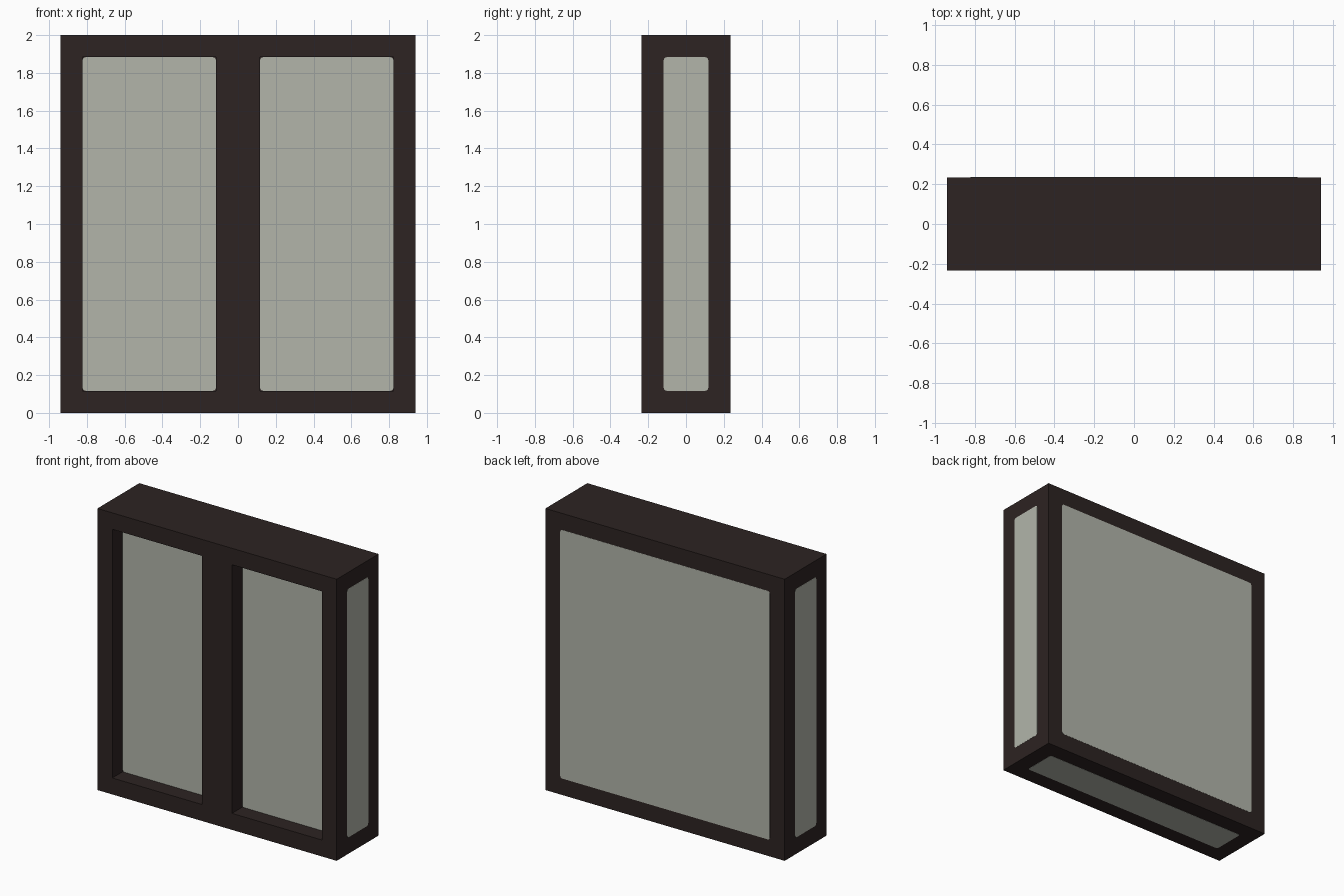
import bpy, bmesh
from math import pi
from mathutils import Euler, Matrix, Vector

if "Cube" in bpy.data.objects:
    bpy.data.objects.remove(bpy.data.objects["Cube"])

HALF_X, HALF_Y, HEIGHT = 0.94, 0.235, 2.0
BORDER = 0.117      # width of the frame bars and depth of the front recesses
PROUD = 0.001       # how far each pane stands off its face


def material(name, color):
    mat = bpy.data.materials.new(name)
    mat.use_nodes = True
    mat.diffuse_color = color
    mat.node_tree.nodes["Principled BSDF"].inputs["Base Color"].default_value = color
    return mat


def add_object(name, bm, mat):
    mesh = bpy.data.meshes.new(name)
    bm.to_mesh(mesh)
    bm.free()
    mesh.materials.append(mat)
    obj = bpy.data.objects.new(name, mesh)
    bpy.context.collection.objects.link(obj)
    return obj


dark = material("dark brown frame", (0.026, 0.017, 0.016, 1))
pale = material("pale grey pane", (0.445, 0.462, 0.402, 1))


# Frame: solid block with two recesses sunk into the front
def front_faces(bm):
    return [f for f in bm.faces if f.normal.y < -0.9]


bm = bmesh.new()
bmesh.ops.create_cube(bm, size=1, matrix=Matrix.Translation((0, 0, HEIGHT / 2))
                      @ Matrix.Diagonal((2 * HALF_X, 2 * HALF_Y, HEIGHT, 1)))
bm.normal_update()
cuts = [((x, 0, 0), (1, 0, 0)) for x in (BORDER - HALF_X, -BORDER, BORDER, HALF_X - BORDER)]
cuts += [((0, 0, z), (0, 0, 1)) for z in (BORDER, HEIGHT - BORDER)]
for point, normal in cuts:
    faces = front_faces(bm)
    edges = {e for f in faces for e in f.edges}
    verts = {v for f in faces for v in f.verts}
    bmesh.ops.bisect_plane(bm, geom=list(verts) + list(edges) + faces,
                           plane_co=point, plane_no=normal)
    bm.normal_update()
openings = []
for f in front_faces(bm):
    c = f.calc_center_median()
    if BORDER < abs(c.x) < HALF_X - BORDER and BORDER < c.z < HEIGHT - BORDER:
        openings.append(f)
for f in openings:
    sunk = bmesh.ops.extrude_discrete_faces(bm, faces=[f])["faces"]
    bmesh.ops.translate(bm, verts=sunk[0].verts[:], vec=(0, BORDER, 0))
bmesh.ops.recalc_face_normals(bm, faces=bm.faces[:])
add_object("frame", bm, dark)


# Panes: thin plates with slightly rounded corners
def pane(name, center, width, height, rotation):
    thick = 0.006
    bm = bmesh.new()
    bmesh.ops.create_cube(bm, size=1, matrix=Matrix.Diagonal((width, height, thick, 1)))
    corners = [e for e in bm.edges
               if abs(e.verts[0].co.z - e.verts[1].co.z) > thick / 2]
    bmesh.ops.bevel(bm, geom=corners, offset=0.016, segments=3, profile=0.5,
                    affect='EDGES')
    turn = Euler(rotation).to_matrix().to_4x4()
    outward = turn @ Vector((0, 0, 1))
    place = Vector(center) + outward * (PROUD - thick / 2)
    bm.transform(Matrix.Translation(place) @ turn)
    add_object(name, bm, pale)


mid = HEIGHT / 2
tall = HEIGHT - 2 * BORDER
wide = 2 * (HALF_X - BORDER)
deep = 2 * (HALF_Y - BORDER)
for side, s in (("left", 1), ("right", -1)):
    pane(side + "_front_pane", (s * HALF_X / 2, BORDER - HALF_Y, mid),
         HALF_X - 2 * BORDER, tall, (pi / 2, 0, 0))
    pane(side + "_side_pane", (s * HALF_X, 0, mid), deep, tall, (pi / 2, 0, s * pi / 2))
pane("back_pane", (0, HALF_Y, mid), wide, tall, (pi / 2, 0, pi))
pane("bottom_pane", (0, 0, 0), wide, deep, (pi, 0, 0))
